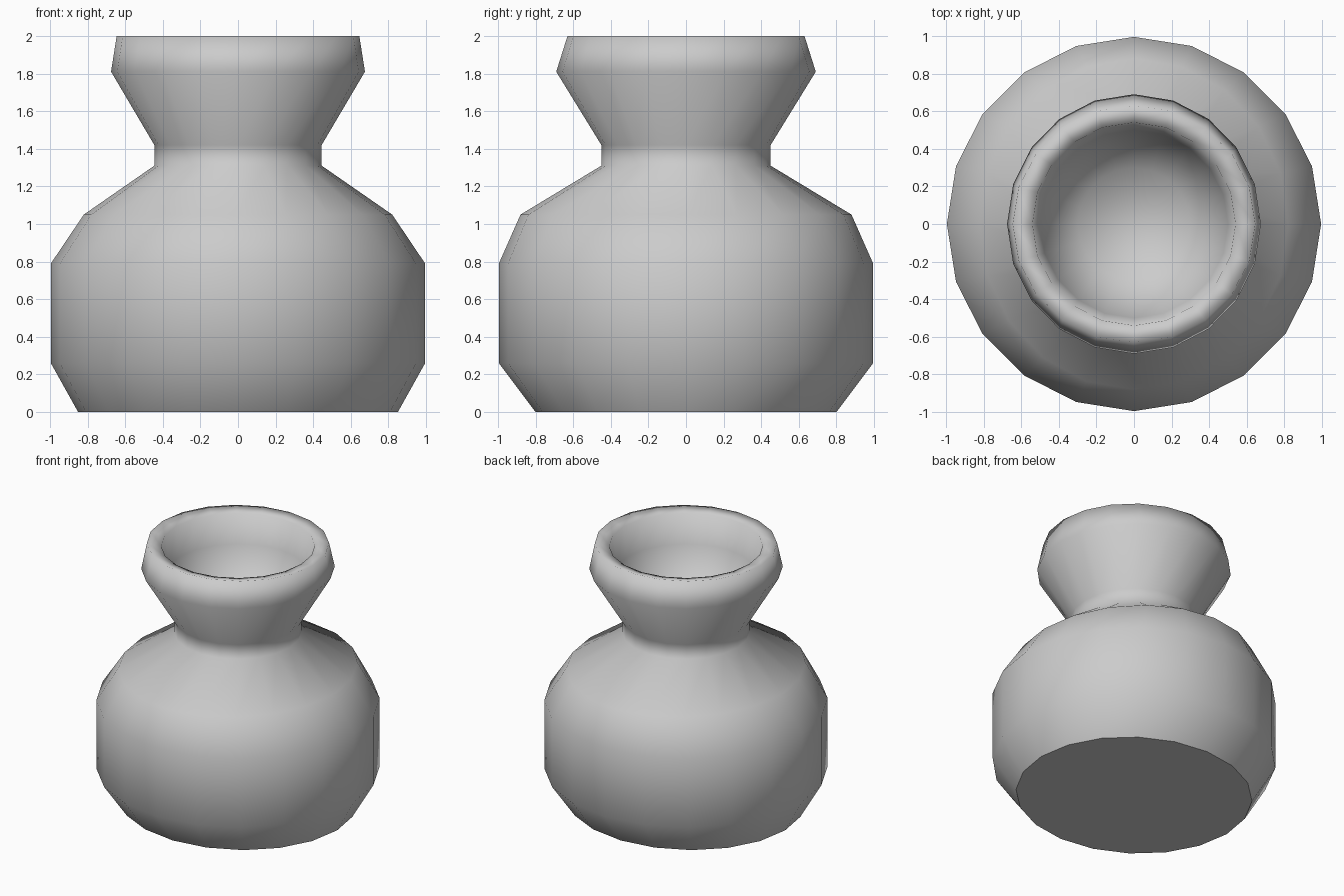
import bpy, math

if "Cube" in bpy.data.objects:
    bpy.data.objects.remove(bpy.data.objects["Cube"])

SIDES = 20

# Outer then inner profile: (x radius, y radius, z)
profile = [
    (0.85, 0.80, 0.00), (0.995, 0.995, 0.26), (0.995, 0.995, 0.79),
    (0.82, 0.88, 1.05), (0.445, 0.45, 1.31), (0.445, 0.45, 1.42),
    (0.675, 0.69, 1.81), (0.645, 0.63, 2.00),
    (0.54, 0.54, 1.98), (0.50, 0.50, 1.76), (0.30, 0.30, 1.42),
]

# Lathe the vessel, with a base cap and a bowl floor
verts = [(rx * math.cos(2 * math.pi * i / SIDES), ry * math.sin(2 * math.pi * i / SIDES), z)
         for rx, ry, z in profile for i in range(SIDES)]
faces = [tuple(reversed(range(SIDES)))]
for r in range(len(profile) - 1):
    a, b = r * SIDES, (r + 1) * SIDES
    for i in range(SIDES):
        j = (i + 1) % SIDES
        faces.append((a + i, a + j, b + j, b + i))
last = (len(profile) - 1) * SIDES
faces.append(tuple(range(last, last + SIDES)))

mesh = bpy.data.meshes.new("vase")
mesh.from_pydata(verts, [], faces)
vase = bpy.data.objects.new("vase", mesh)
bpy.context.collection.objects.link(vase)

# Smooth walls, flat base
for p in mesh.polygons:
    p.use_smooth = p.index > 0
